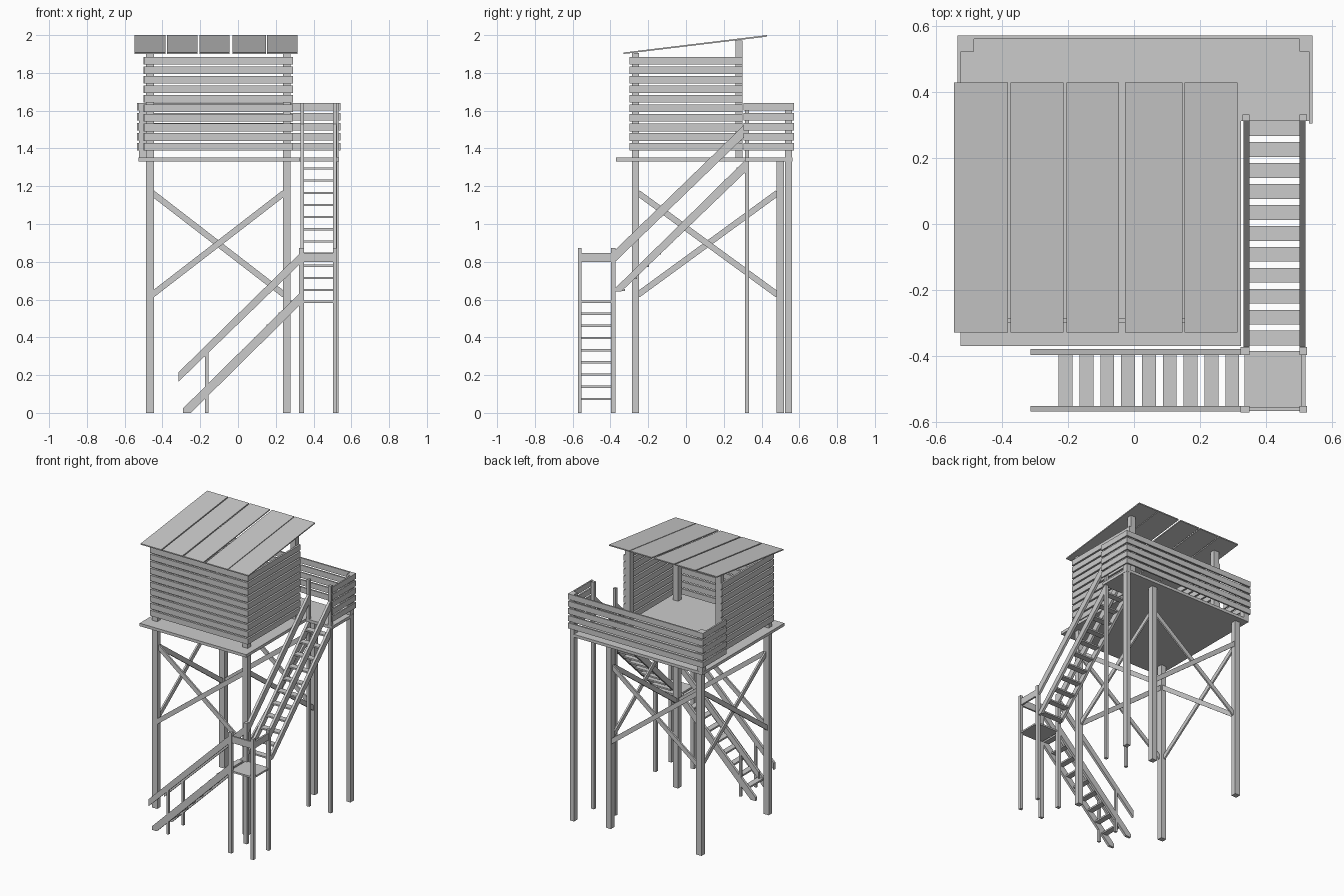
import bpy, bmesh
from mathutils import Vector

if "Cube" in bpy.data.objects:
    bpy.data.objects.remove(bpy.data.objects["Cube"])


def prism(bm, pts, axis, a, b):
    """Extrude a 2D outline along an axis from a to b (x: pts are yz, y: xz, z: xy)."""
    put = {'x': lambda u, v, t: (t, u, v),
           'y': lambda u, v, t: (u, t, v),
           'z': lambda u, v, t: (u, v, t)}[axis]
    lo = [bm.verts.new(put(u, v, a)) for u, v in pts]
    hi = [bm.verts.new(put(u, v, b)) for u, v in pts]
    bm.faces.new(lo)
    bm.faces.new(hi[::-1])
    n = len(pts)
    for i in range(n):
        j = (i + 1) % n
        bm.faces.new((lo[i], hi[i], hi[j], lo[j]))


def make(name, prisms):
    bm = bmesh.new()
    for p in prisms:
        prism(bm, *p)
    bmesh.ops.recalc_face_normals(bm, faces=bm.faces)
    me = bpy.data.meshes.new(name)
    bm.to_mesh(me)
    bm.free()
    ob = bpy.data.objects.new(name, me)
    bpy.context.collection.objects.link(ob)
    return ob


def box(x0, x1, y0, y1, z0, z1):
    return ([(x0, y0), (x1, y0), (x1, y1), (x0, y1)], 'z', z0, z1)


def bar(p, q, width):
    """Outline of a straight bar between two 2D points."""
    p, q = Vector(p), Vector(q)
    d = (q - p).normalized()
    n = Vector((-d.y, d.x)) * width / 2
    return [tuple(v) for v in (p + n, q + n, q - n, p - n)]


# Main legs: front pair runs up to the roof, back pair stops at the deck
LX = ((-0.488, -0.446), (0.237, 0.277))
make("front_legs", [box(a, b, -0.285, -0.248, 0, 1.905) for a, b in LX])
make("back_legs", [box(a, b, 0.48, 0.52, 0, 1.335) for a, b in LX])
make("cabin_back_posts", [box(a, b, 0.262, 0.30, 1.35, 1.972) for a, b in LX])

# Cross braces on all four sides
for name, y in (("front_braces", -0.268), ("back_braces", 0.50)):
    make(name, [(bar((-0.455, z0), (0.245, z1), 0.032), 'y', y + o, y + o + 0.012)
                for z0, z1, o in ((1.165, 0.625, 0), (0.625, 1.165, -0.012))])
for name, x in (("left_braces", -0.467), ("right_braces", 0.257)):
    make(name, [(bar((-0.255, z0), (0.485, z1), 0.032), 'x', x + o, x + o + 0.012)
                for z0, z1, o in ((1.165, 0.625, 0), (0.625, 1.165, -0.012))])

# L-shaped deck
make("deck", [([(-0.527, -0.37), (0.325, -0.37), (0.325, 0.312), (0.535, 0.312),
                (0.535, 0.563), (-0.527, 0.563)], 'z', 1.332, 1.353)])

# Deck corner posts
make("rail_corner_post", [box(-0.525, -0.486, 0.523, 0.562, 1.353, 1.64)])
make("deck_outer_post", [box(0.502, 0.533, 0.523, 0.562, 0, 1.64)])
make("stair_top_posts", [box(a, b, 0.312, 0.333, 0, 1.64)
                         for a, b in ((0.33, 0.35), (0.503, 0.525))])

# Cabin wall boards on three sides
wall_z = [(1.39 + 0.0505 * i, 1.43 + 0.0505 * i) for i in range(10)]
make("cabin_front_wall", [box(-0.495, 0.29, -0.30, -0.285, a, b) for a, b in wall_z])
make("cabin_left_wall", [box(-0.499, -0.486, -0.285, 0.30, a, b) for a, b in wall_z])
make("cabin_right_wall", [box(0.277, 0.29, -0.285, 0.30, a, b) for a, b in wall_z])

# Railing boards around the back of the deck
rail_z = [(1.39 + 0.0525 * i, 1.43 + 0.0525 * i) for i in range(5)]
make("back_railing", [box(-0.536, 0.542, 0.562, 0.573, a, b) for a, b in rail_z])
make("left_railing", [box(-0.536, -0.525, 0.305, 0.562, a, b) for a, b in rail_z])
make("right_railing", [box(0.532, 0.542, 0.305, 0.562, a, b) for a, b in rail_z])

# Sloped roof planks
roof = [(-0.33, 1.90), (0.43, 1.992), (0.43, 2.0), (-0.33, 1.908)]
make("roof_planks", [(roof, 'x', a, b) for a, b in
                     ((-0.547, -0.383), (-0.375, -0.214), (-0.205, -0.045),
                      (-0.028, 0.148), (0.153, 0.315))])

# Lower stair, climbing along x
low_sides = ((-0.57, -0.552), (-0.397, -0.379))
make("lower_stringers", [([(-0.29, 0), (-0.25, 0), (0.335, 0.578), (0.335, 0.643), (-0.29, 0.025)],
                          'y', a, b) for a, b in low_sides])
make("lower_handrails", [([(-0.315, 0.165), (0.335, 0.795), (0.335, 0.852), (-0.315, 0.215)],
                          'y', a, b) for a, b in low_sides])
make("lower_treads", [box(-0.229 + 0.0633 * i, -0.187 + 0.0633 * i, -0.552, -0.397,
                          0.068 + 0.0645 * i, 0.08 + 0.0645 * i) for i in range(9)])
make("lower_rail_posts", [box(-0.174, -0.157, a, b, 0, 0.325) for a, b in low_sides])

# Landing between the stairs
make("landing_floor", [box(0.335, 0.52, -0.567, -0.385, 0.583, 0.595)])
make("landing_posts", [box(xa, xb, ya, yb, 0, 0.872)
                       for xa, xb in ((0.323, 0.35), (0.503, 0.525))
                       for ya, yb in ((-0.573, -0.552), (-0.398, -0.373))])
make("landing_rails", [box(0.35, 0.503, -0.568, -0.556, 0.798, 0.847),
                       box(0.508, 0.521, -0.552, -0.398, 0.798, 0.847)])

# Upper stair, climbing along y
up_sides = ((0.332, 0.35), (0.503, 0.521))
make("upper_stringers", [([(-0.373, 0.642), (-0.343, 0.642), (0.315, 1.275), (0.315, 1.34),
                           (-0.373, 0.662)], 'x', a, b) for a, b in up_sides])
make("upper_handrails", [([(-0.38, 0.795), (0.315, 1.467), (0.315, 1.532), (-0.38, 0.858)],
                          'x', a, b) for a, b in up_sides])
make("upper_treads", [box(0.35, 0.503, -0.369 + 0.0636 * i, -0.324 + 0.0636 * i,
                          0.645 + 0.0643 * i, 0.656 + 0.0643 * i) for i in range(11)])
